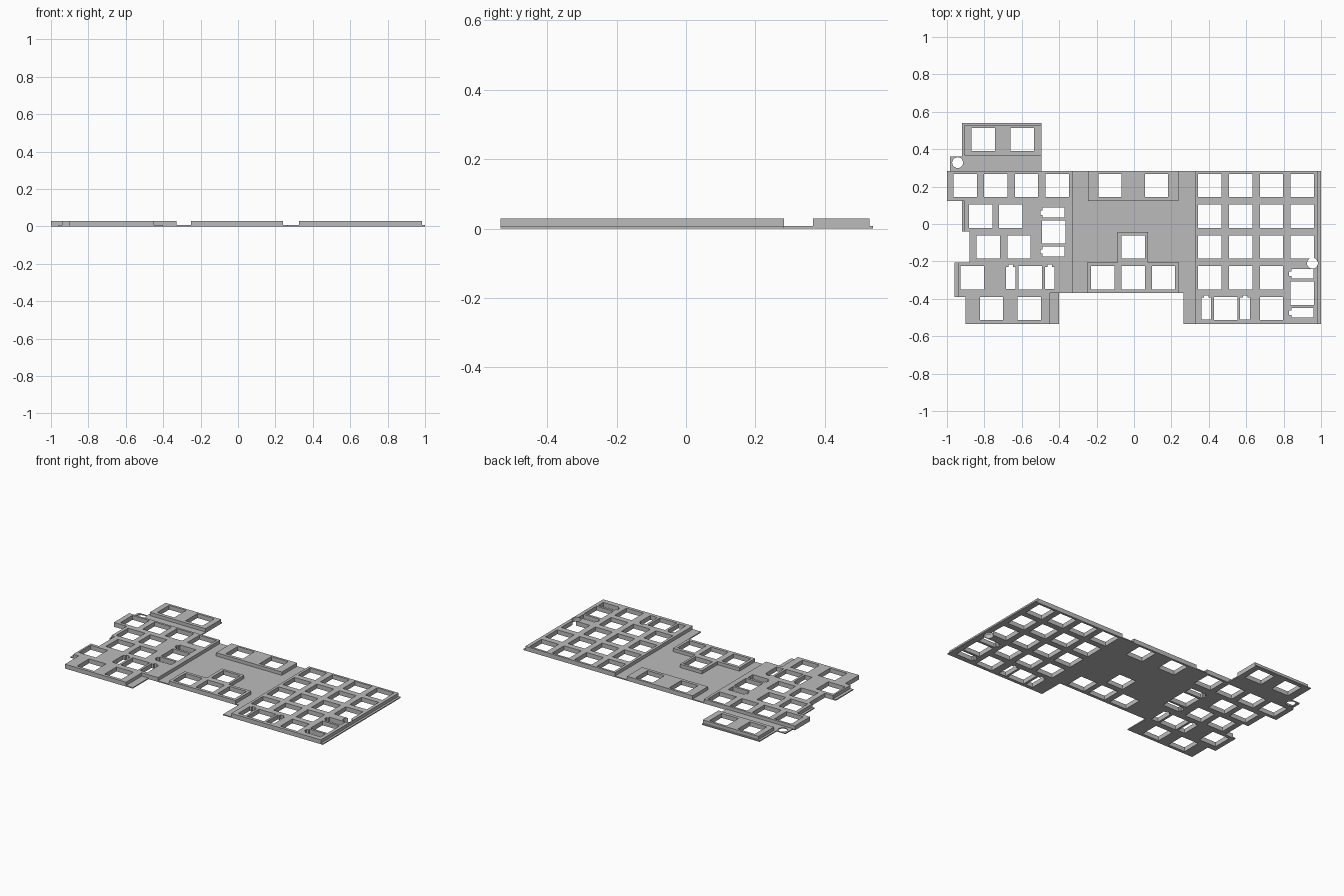
import bpy
import bmesh
from math import cos, sin, tau

old = bpy.data.objects.get("Cube")
if old:
    bpy.data.objects.remove(old, do_unlink=True)

BASE_TOP, TOP = 0.007, 0.029
KEY = 0.0625          # half width of a key opening
SLOT_W, SLOT_L = 0.026, 0.059


def prisms(name, outlines, low, high):
    """One object made of upright prisms, one for each outline."""
    bm = bmesh.new()
    for pts in outlines:
        face = bm.faces.new([bm.verts.new((x, y, low)) for x, y in pts])
        out = bmesh.ops.extrude_face_region(bm, geom=[face])
        moved = [v for v in out["geom"] if isinstance(v, bmesh.types.BMVert)]
        bmesh.ops.translate(bm, verts=moved, vec=(0, 0, high - low))
    bmesh.ops.recalc_face_normals(bm, faces=bm.faces)
    mesh = bpy.data.meshes.new(name)
    bm.to_mesh(mesh)
    bm.free()
    obj = bpy.data.objects.new(name, mesh)
    bpy.context.collection.objects.link(obj)
    return obj


def combine(obj, other, operation):
    """Apply an exact boolean and remove the helper."""
    other.hide_render = True
    mod = obj.modifiers.new(operation, 'BOOLEAN')
    mod.operation, mod.solver, mod.object = operation, 'EXACT', other
    bpy.context.view_layer.update()
    graph = bpy.context.evaluated_depsgraph_get()
    mesh = bpy.data.meshes.new_from_object(obj.evaluated_get(graph))
    obj.modifiers.clear()
    obj.data = mesh
    bpy.data.objects.remove(other, do_unlink=True)


def rect(x0, x1, y0, y1):
    return [(x0, y0), (x1, y0), (x1, y1), (x0, y1)]


def key(x, y):
    return rect(x - KEY, x + KEY, y - KEY, y + KEY)


def slot(x, y, sideways):
    """Stabiliser slot with a small notch at one end."""
    w, l, n = SLOT_W, SLOT_L, 0.012
    pts = [(-w, -l), (w, -l), (w, l), (n, l), (n, l + n), (-n, l + n), (-n, l), (-w, l)]
    return [(x - v, y + u) if sideways else (x + u, y + v) for u, v in pts]


def wide_key(x, y, sideways):
    """Key opening with a stabiliser slot on either side."""
    d = 0.104
    shifts = [(0, -d), (0, d)] if sideways else [(-d, 0), (d, 0)]
    return [key(x, y)] + [slot(x + a, y + b, sideways) for a, b in shifts]


def circle(x, y, r=0.029, n=32):
    return [(x + r * cos(tau * i / n), y + r * sin(tau * i / n)) for i in range(n)]


# Thin base sheet
B, T = -0.535, 0.283
base = [(-0.90, B), (-0.40, B), (-0.40, -0.37), (0.265, -0.37), (0.265, B),
        (1, B), (1, T), (-0.495, T), (-0.495, 0.54), (-0.92, 0.54),
        (-0.92, 0.36), (-0.985, 0.36), (-0.985, T), (-1, T), (-1, 0.123),
        (-0.92, 0.123), (-0.92, -0.04), (-0.88, -0.04), (-0.88, -0.205),
        (-0.96, -0.205), (-0.96, -0.39), (-0.90, -0.39)]
plate = prisms("key_plate", [base], 0, BASE_TOP)

# Raised key blocks
left_block = [(-0.90, B), (-0.45, B), (-0.45, -0.37), (-0.33, -0.37), (-0.33, T),
              (-1, T), (-1, 0.123), (-0.905, 0.123), (-0.905, -0.04), (-0.88, -0.04),
              (-0.88, -0.205), (-0.94, -0.205), (-0.94, -0.39), (-0.90, -0.39)]
arrow_block = [(-0.25, -0.37), (0.24, -0.37), (0.24, -0.205), (0.075, -0.205),
               (0.075, -0.043), (-0.088, -0.043), (-0.088, -0.205), (-0.25, -0.205)]
blocks = [left_block, arrow_block,
          rect(-0.905, -0.495, 0.366, 0.53),
          rect(-0.247, 0.237, 0.123, T),
          rect(0.325, 0.985, B, T)]
combine(plate, prisms("raised_blocks", blocks, 0, TOP), 'UNION')

# Key openings, listed as row height and column positions
R1, R2, R3, R4, R5 = 0.206, 0.042, -0.123, -0.288, -0.452
columns = [0.405, 0.57, 0.735, 0.90]
rows = [(0.452, [-0.805, -0.597]),
        (R1, [-0.903, -0.74, -0.575, -0.41, -0.128, 0.12] + columns),
        (R2, [-0.82, -0.658] + columns),
        (R3, [-0.78, -0.615, -0.003] + columns),
        (R4, [-0.865, -0.168, -0.003, 0.158] + columns[:3]),
        (R5, [-0.762, -0.56, 0.735])]
holes = [key(x, y) for y, xs in rows for x in xs]
for x, y, sideways in [(-0.43, -0.043, True), (0.90, -0.37, True),
                       (-0.555, R4, False), (0.49, R5, False)]:
    holes += wide_key(x, y, sideways)
combine(plate, prisms("key_cutter", holes, -0.1, 0.1), 'DIFFERENCE')

# Round screw holes
screws = [circle(-0.943, 0.328), circle(0.954, -0.21)]
combine(plate, prisms("screw_cutter", screws, -0.1, 0.1), 'DIFFERENCE')

# Plain grey finish
grey = bpy.data.materials.new("plain_grey")
grey.use_nodes = True
colour = (0.5, 0.5, 0.5, 1)
grey.diffuse_color = colour
grey.node_tree.nodes["Principled BSDF"].inputs["Base Color"].default_value = colour
plate.data.materials.clear()
plate.data.materials.append(grey)
